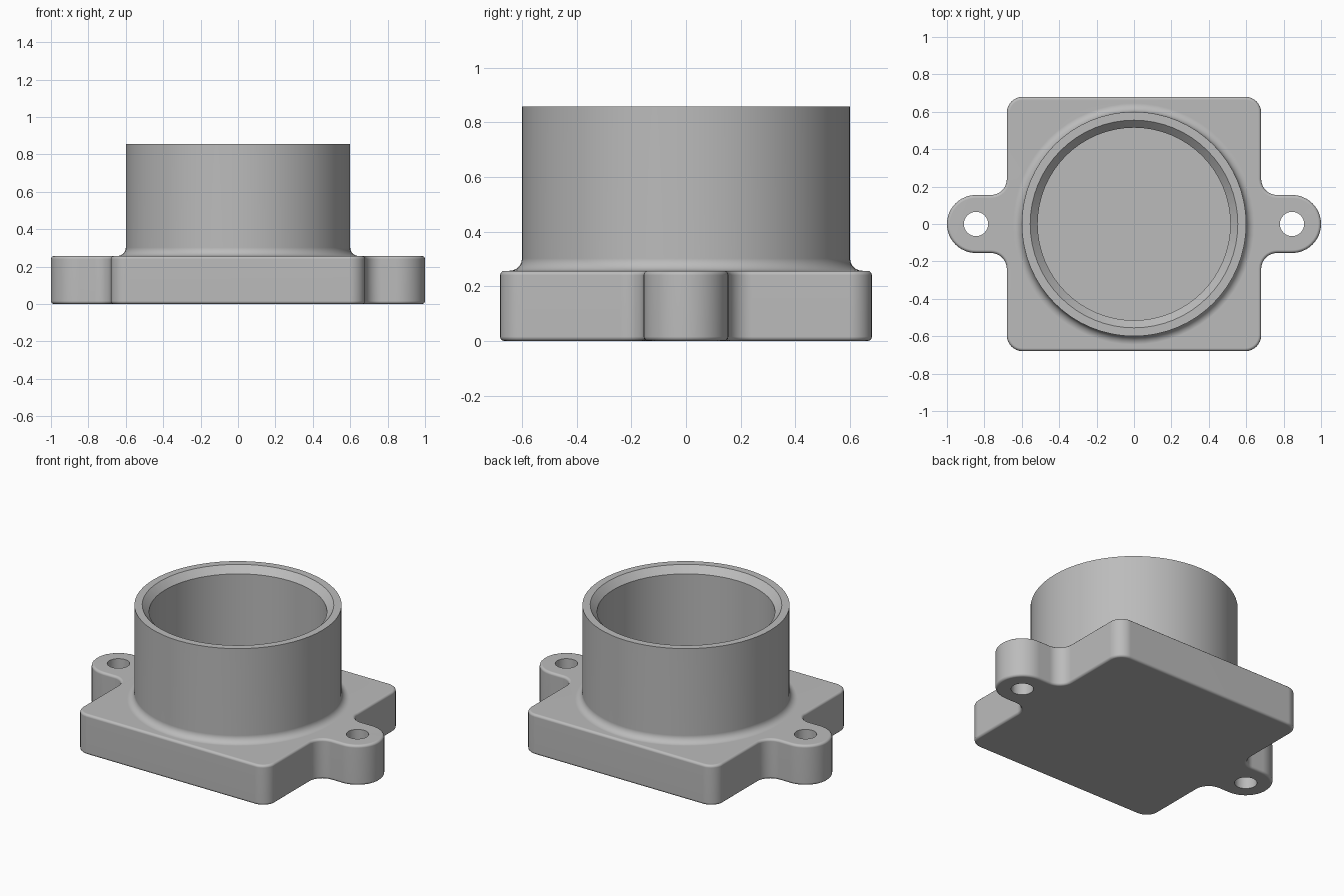
import bpy, bmesh, math
from math import sin, cos, pi

if "Cube" in bpy.data.objects:
    bpy.data.objects.remove(bpy.data.objects["Cube"], do_unlink=True)

PLATE, CORNER, PLATE_TOP = 0.68, 0.085, 0.257
EAR_X, EAR_R, HOLE_R = 0.845, 0.155, 0.065
TUBE_R, BORE_R, RIM_R, TOP = 0.6, 0.515, 0.555, 0.857
FOOT, FLOOR = 0.045, 0.13

grey = bpy.data.materials.new("plain grey")
grey.use_nodes = True
grey.diffuse_color = (0.5, 0.5, 0.5, 1)
grey.node_tree.nodes["Principled BSDF"].inputs["Base Color"].default_value = (0.5, 0.5, 0.5, 1)


def arc(cx, cy, r, start, end, steps=8):
    angles = [math.radians(start + (end - start) * i / steps) for i in range(steps + 1)]
    return [(cx + r * cos(a), cy + r * sin(a)) for a in angles]


def make_object(name, bm):
    bmesh.ops.recalc_face_normals(bm, faces=bm.faces)
    mesh = bpy.data.meshes.new(name)
    bm.to_mesh(mesh)
    bm.free()
    mesh.materials.append(grey)
    obj = bpy.data.objects.new(name, mesh)
    bpy.context.collection.objects.link(obj)
    return obj


def prism(name, outline, low, high):
    bm = bmesh.new()
    base = bm.faces.new([bm.verts.new((x, y, low)) for x, y in outline])
    side = bmesh.ops.extrude_face_region(bm, geom=[base])
    verts = [g for g in side["geom"] if isinstance(g, bmesh.types.BMVert)]
    bmesh.ops.translate(bm, verts=verts, vec=(0, 0, high - low))
    return make_object(name, bm)


def lathe(name, profile, steps=64):
    bm = bmesh.new()
    verts = [bm.verts.new((r, 0, z)) for r, z in profile]
    edges = [bm.edges.new(pair) for pair in zip(verts, verts[1:])]
    bmesh.ops.spin(bm, geom=verts + edges, cent=(0, 0, 0), axis=(0, 0, 1),
                   angle=2 * pi, steps=steps)
    bmesh.ops.remove_doubles(bm, verts=bm.verts, dist=0.0005)
    return make_object(name, bm)


def apply(obj, kind, **settings):
    mod = obj.modifiers.new(kind.title(), kind)
    for key, value in settings.items():
        setattr(mod, key, value)
    bpy.context.view_layer.objects.active = obj
    bpy.ops.object.modifier_apply(modifier=mod.name)


def combine(body, tool, operation):
    apply(body, "BOOLEAN", object=tool, operation=operation, solver="EXACT")
    bpy.data.objects.remove(tool, do_unlink=True)


# Plate outline: one quarter, mirrored to all four, with rounded ears
ear = arc(EAR_X, 0, EAR_R, 0, 90, 12)
inner_fillet = arc(PLATE + CORNER, EAR_R + CORNER, CORNER, 270, 180)
corner = arc(PLATE - CORNER, PLATE - CORNER, CORNER, 0, 90)
quarter = ear + inner_fillet + corner
half = quarter + [(-x, y) for x, y in reversed(quarter)]
outline = half + [(x, -y) for x, y in reversed(half[1:-1])]
body = prism("lens_mount_body", outline, 0, PLATE_TOP)
apply(body, "BEVEL", width=0.016, segments=3, limit_method="ANGLE",
      angle_limit=math.radians(40))

# Tube with a filleted foot
foot = arc(TUBE_R + FOOT, PLATE_TOP + FOOT, FOOT, 270, 180, 6)
tube = lathe("tube", [(0, 0.2), (TUBE_R + FOOT, 0.2)] + foot + [(TUBE_R, TOP), (0, TOP)])
combine(body, tube, "UNION")

# Blind bore with a chamfered mouth
bore = lathe("bore_cutter", [(0, FLOOR), (BORE_R, FLOOR), (BORE_R, TOP - 0.042),
                             (RIM_R, TOP), (RIM_R, TOP + 0.1), (0, TOP + 0.1)])
combine(body, bore, "DIFFERENCE")

# Screw holes through the ears
for side in (-1, 1):
    hole = prism("hole_cutter", arc(side * EAR_X, 0, HOLE_R, 0, 360, 32)[:-1], -0.1, 0.5)
    combine(body, hole, "DIFFERENCE")

# Smooth rounds with crisp edges
bpy.ops.object.select_all(action="DESELECT")
body.select_set(True)
bpy.context.view_layer.objects.active = body
bpy.ops.object.shade_smooth_by_angle(angle=math.radians(35))
normals = body.modifiers.new("Weighted normals", "WEIGHTED_NORMAL")
normals.keep_sharp = True
